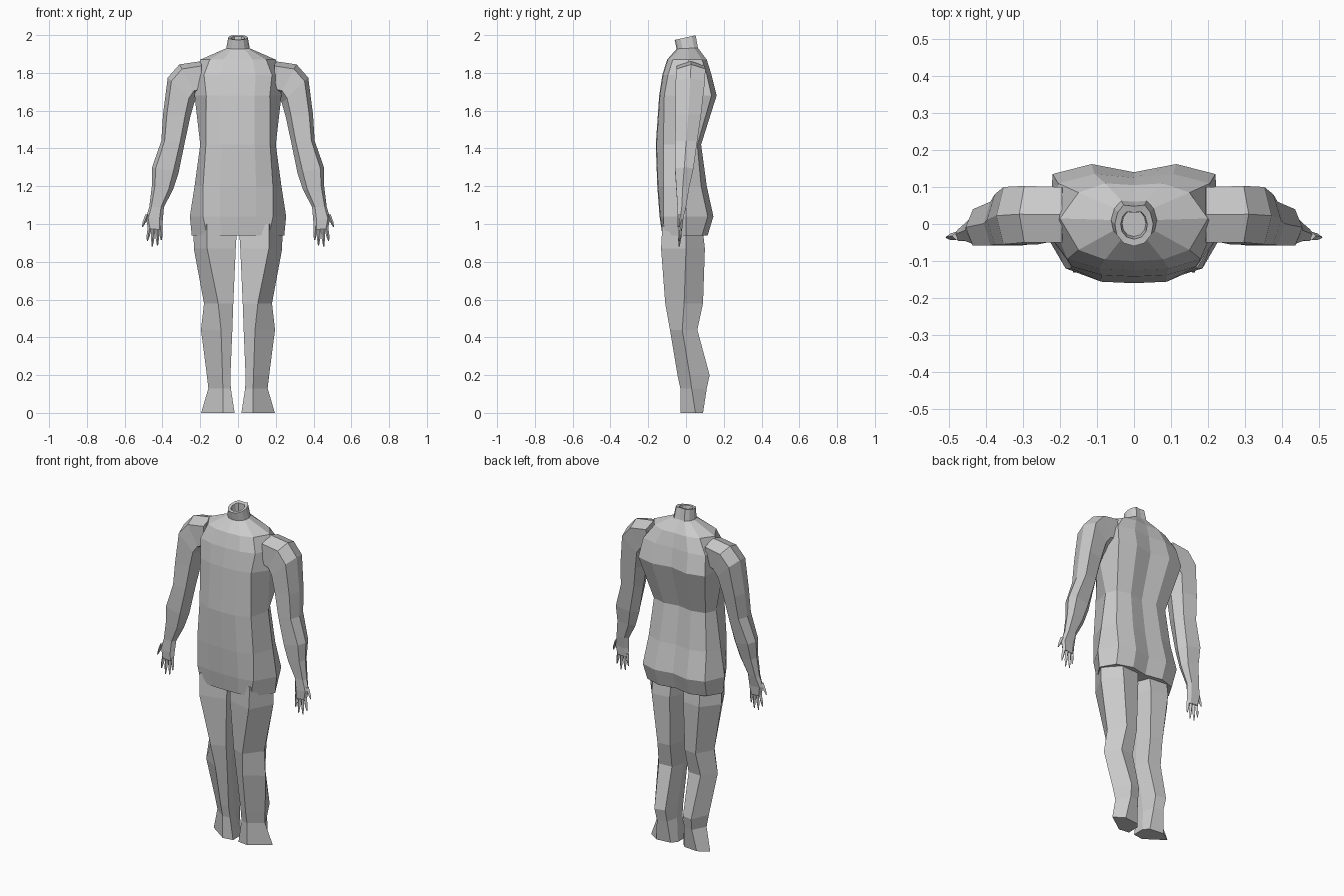
import bpy, bmesh
from mathutils import Vector

grey = bpy.data.materials.new("body grey")
grey.diffuse_color = (0.6, 0.6, 0.6, 1)


def loft(name, rings, cap_start=True, cap_end=True):
    """Skin a list of equal-length vertex rings."""
    bm = bmesh.new()
    vs = [[bm.verts.new(p) for p in r] for r in rings]
    n = len(vs[0])
    for a, b in zip(vs, vs[1:]):
        for i in range(n):
            j = (i + 1) % n
            bm.faces.new((a[i], a[j], b[j], b[i]))
    if cap_start:
        bm.faces.new(vs[0][::-1])
    if cap_end:
        bm.faces.new(vs[-1])
    bmesh.ops.recalc_face_normals(bm, faces=bm.faces)
    me = bpy.data.meshes.new(name)
    bm.to_mesh(me)
    bm.free()
    me.materials.append(grey)
    ob = bpy.data.objects.new(name, me)
    bpy.context.collection.objects.link(ob)
    return ob


def mirrored(ob):
    ob.modifiers.new("mirror", 'MIRROR').use_bisect_axis[0] = False
    return ob


# Torso: z, front centre y, front corner (x, y), side (x, y), back corner (x, y), back blade y, spine y
torso_rows = [
    (0.94, -0.125, 0.165, -0.115, 0.245, 0.00, 0.195, 0.085, 0.115, 0.095),
    (1.04, -0.140, 0.185, -0.120, 0.255, 0.00, 0.205, 0.115, 0.145, 0.125),
    (1.20, -0.152, 0.185, -0.120, 0.230, 0.00, 0.190, 0.080, 0.110, 0.095),
    (1.42, -0.160, 0.170, -0.120, 0.200, 0.00, 0.170, 0.060, 0.080, 0.065),
    (1.68, -0.142, 0.168, -0.115, 0.230, -0.03, 0.220, 0.135, 0.162, 0.140),
    (1.79, -0.125, 0.180, -0.095, 0.215, -0.01, 0.205, 0.110, 0.135, 0.125),
    (1.87, -0.100, 0.150, -0.070, 0.200, 0.015, 0.150, 0.085, 0.110, 0.105),
]
torso_rings = []
for z, fc, fx, fy, sx, sy, bx, by, bl, sp in torso_rows:
    right = [(fx * 0.52, fc + 0.004, z), (fx, fy, z), (sx, sy, z),
             (bx, by, z), (bx * 0.52, bl, z)]
    left = [(-x, y, w) for x, y, w in reversed(right)]
    torso_rings.append([(0, fc, z)] + right + [(0, sp, z)] + left)

# Neck: short tilted collar continuing from the shoulders, hollow at the top
unit = [(0, -1), (0.55, -0.85), (0.9, -0.45), (1, 0.05), (0.85, 0.6), (0.55, 0.95), (0, 0.9)]
unit += [(-x, y) for x, y in reversed(unit[1:-1])]
for rx, ry, cy, z, tilt in ((0.062, 0.058, 0.008, 1.930, 0.05), (0.052, 0.057, -0.003, 1.987, 0.22),
                            (0.036, 0.038, -0.003, 1.985, 0.22), (0.032, 0.034, 0.0, 1.93, 0.1)):
    torso_rings.append([(x * rx, cy + y * ry, z + tilt * y * ry) for x, y in unit])
loft("torso", torso_rings)

# Legs: z, inner x, front corner x, outer x, front y, side y, back y
leg_rows = [
    (1.00, 0.004, 0.165, 0.235, -0.125, 0.00, 0.085),
    (0.87, 0.012, 0.163, 0.234, -0.132, 0.00, 0.100),
    (0.58, 0.025, 0.105, 0.180, -0.110, -0.01, 0.090),
    (0.44, 0.030, 0.090, 0.196, -0.085, -0.02, 0.060),
    (0.20, 0.040, 0.082, 0.165, -0.045, 0.02, 0.125),
    (0.13, 0.038, 0.080, 0.157, -0.030, 0.03, 0.110),
    (0.00, 0.018, 0.080, 0.195, -0.030, 0.05, 0.090),
]
leg_rings = []
for z, i, f, o, yf, ys, yb in leg_rows:
    m = (i + o) / 2
    leg_rings.append([(i, yf * 0.7, z), (f, yf, z), (o, ys, z),
                      (m + 0.3 * (o - m), yb, z), (i + 0.15 * (o - i), yb * 0.9, z), (i, ys, z)])
mirrored(loft("leg", leg_rings))

# Arms: outer point (x, z), inner point (x, z), front y, back y
arm_rows = [
    (0.195, 1.862, 0.190, 1.68, -0.05, 0.100),
    (0.310, 1.845, 0.215, 1.67, -0.05, 0.103),
    (0.372, 1.775, 0.232, 1.64, -0.055, 0.100),
    (0.397, 1.580, 0.252, 1.57, -0.055, 0.080),
    (0.406, 1.440, 0.280, 1.44, -0.058, 0.060),
    (0.455, 1.300, 0.315, 1.27, -0.058, 0.040),
    (0.456, 1.200, 0.345, 1.18, -0.052, 0.018),
    (0.470, 1.090, 0.392, 1.09, -0.045, 0.000),
    (0.488, 1.030, 0.398, 1.02, -0.046, -0.014),
    (0.476, 0.975, 0.402, 0.97, -0.043, -0.020),
]
arm_rings = []
for ox, oz, ix, iz, yf, yb in arm_rows:
    o, i, ym = Vector((ox, 0, oz)), Vector((ix, 0, iz)), (yf + yb) / 2
    ring = [(0, ym), (0.14, yb), (0.75, yb * 0.9 + yf * 0.1), (1, ym), (0.8, yf), (0.14, yf)]
    arm_rings.append([o.lerp(i, t) + Vector((0, y, 0)) for t, y in ring])
mirrored(loft("arm", arm_rings))

# Fingers and thumb: tapered four-sided spikes, base (x, z) to tip (x, z)
fingers = [(0.411, 0.990, 0.406, 0.915), (0.429, 0.985, 0.426, 0.885),
           (0.448, 0.985, 0.454, 0.882), (0.466, 0.990, 0.480, 0.910),
           (0.480, 1.050, 0.506, 0.985)]
for k, (x0, z0, x1, z1) in enumerate(fingers):
    rings = []
    for t, r in ((0, 0.011), (0.6, 0.009), (1, 0.003)):
        x, z, y = x0 + t * (x1 - x0), z0 + t * (z1 - z0), -0.032 - 0.004 * t
        rings.append([(x - r, y, z), (x, y - r, z), (x + r, y, z), (x, y + r, z)])
    mirrored(loft("thumb" if k == 4 else f"finger_{k + 1}", rings))
